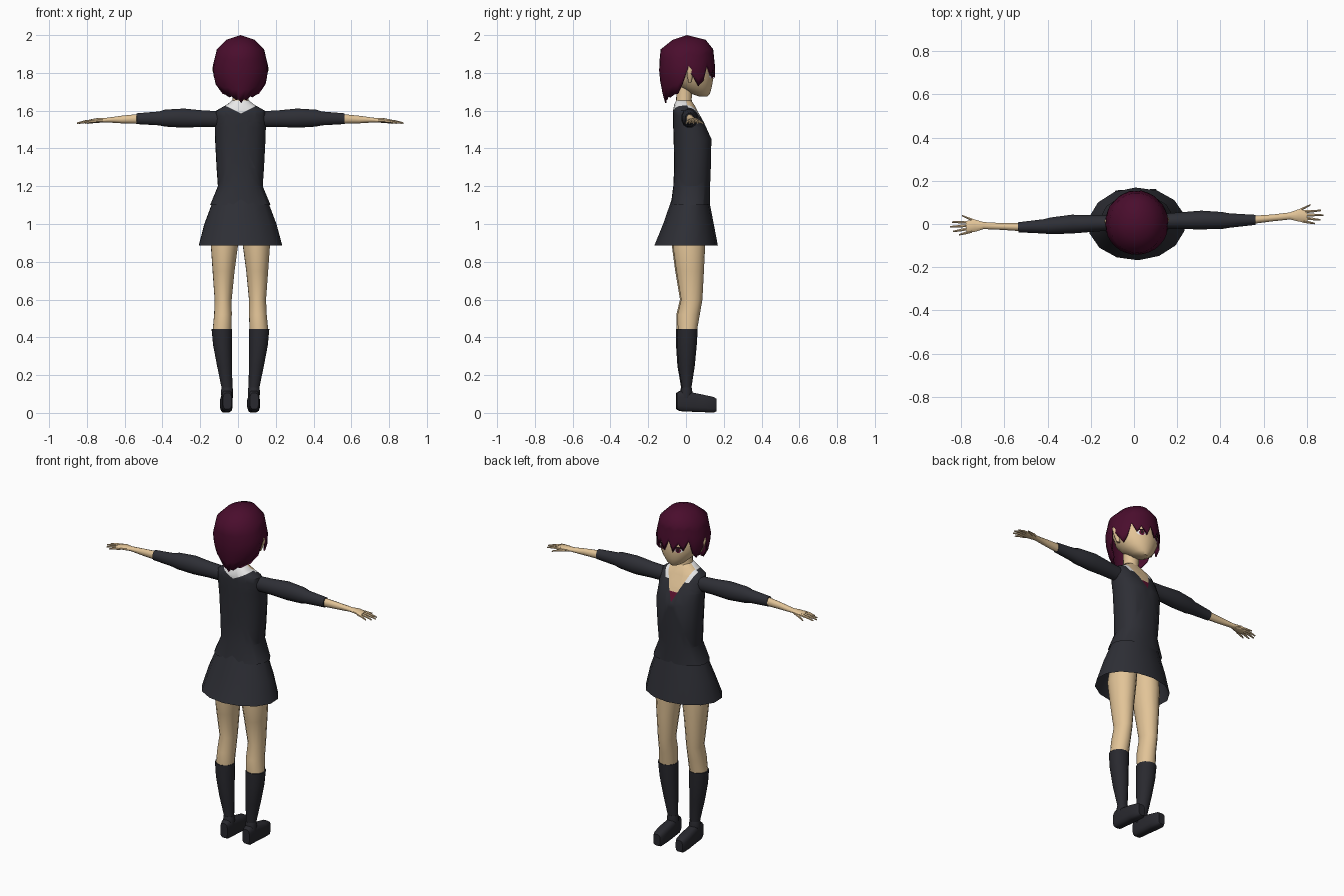
import bpy, bmesh, math
from mathutils import Matrix, Vector

cube = bpy.data.objects.get("Cube")
if cube:
    bpy.data.objects.remove(cube, do_unlink=True)


def material(name, r, g, b):
    m = bpy.data.materials.new(name)
    m.use_nodes = True
    m.diffuse_color = (r, g, b, 1)
    bsdf = m.node_tree.nodes["Principled BSDF"]
    bsdf.inputs["Base Color"].default_value = (r, g, b, 1)
    bsdf.inputs["Roughness"].default_value = 0.8
    return m


SKIN = material("skin", 0.76, 0.55, 0.31)
CLOTH = material("charcoal cloth", 0.027, 0.028, 0.036)
SOCK = material("dark sock", 0.022, 0.022, 0.028)
HAIR = material("plum hair", 0.068, 0.004, 0.026)
WHITE = material("white", 0.8, 0.8, 0.8)
RED = material("wine red trim", 0.11, 0.006, 0.03)
DARK = material("eye dark", 0.02, 0.008, 0.01)

# The whole figure stands turned a little
POSE = Matrix.Translation((0.013, 0.004, 0)) @ Matrix.Rotation(math.radians(1.8), 4, "Z")


def finish(bm, name, mats, angle=45):
    bmesh.ops.recalc_face_normals(bm, faces=bm.faces)
    bm.transform(POSE)
    mesh = bpy.data.meshes.new(name)
    bm.to_mesh(mesh)
    bm.free()
    for m in mats:
        mesh.materials.append(m)
    ob = bpy.data.objects.new(name, mesh)
    bpy.context.collection.objects.link(ob)
    bpy.ops.object.select_all(action="DESELECT")
    ob.select_set(True)
    bpy.context.view_layer.objects.active = ob
    bpy.ops.object.shade_smooth_by_angle(angle=math.radians(angle))
    return ob


def loft_mesh(sections, sides=12, axis="z", power=2.0, side=1, caps=(True, True)):
    """Each section: position on the axis, then low/high extents on the other two."""
    bm = bmesh.new()
    rings = []
    for t, a0, a1, b0, b1 in sections:
        ring = []
        for i in range(sides):
            ang = 2 * math.pi * (i + 0.5) / sides
            c, s = math.cos(ang), math.sin(ang)
            c = math.copysign(abs(c) ** (2 / power), c)
            s = math.copysign(abs(s) ** (2 / power), s)
            a = (a0 + a1) / 2 + c * (a1 - a0) / 2
            b = (b0 + b1) / 2 + s * (b1 - b0) / 2
            x, y, z = {"z": (a, b, t), "x": (t, a, b), "y": (a, t, b)}[axis]
            ring.append(bm.verts.new((x * side, y, z)))
        rings.append(ring)
    for lo, hi in zip(rings, rings[1:]):
        for i in range(sides):
            j = (i + 1) % sides
            bm.faces.new((lo[i], lo[j], hi[j], hi[i]))
    for cap, ring in zip(caps, (rings[0], rings[-1])):
        if cap:
            bm.faces.new(ring)
    return bm


def loft(name, mat, sections, **options):
    return finish(loft_mesh(sections, **options), name, [mat])


# Jumper with a V neck, collar and trim cut into its faces
bm = loft_mesh([
    (1.10, -.162, .162, -.085, .123), (1.20, -.12, .12, -.072, .124),
    (1.30, -.127, .127, -.067, .128), (1.45, -.135, .135, -.07, .131),
    (1.54, -.137, .137, -.073, .09), (1.60, -.13, .13, -.073, .056),
    (1.635, -.068, .068, -.066, .038), (1.655, -.045, .045, -.055, .022),
], sides=16, power=2.4, caps=(False, True))
APEX, SLOPE, BACK = 1.46, 2.2, 1.585
lines = [(APEX, SLOPE), (APEX - 0.055, SLOPE), (BACK, 0.5), (1.515, 0), (1.57, 0)]
for height, slope in lines:
    for s in (-1, 1):
        bmesh.ops.bisect_plane(bm, geom=bm.verts[:] + bm.edges[:] + bm.faces[:],
                               plane_co=(0, 0, height), plane_no=Vector((-s * slope, 0, 1)).normalized())
for f in bm.faces:
    c = f.calc_center_median()
    rise = c.z - APEX - SLOPE * abs(c.x)
    if c.y > 0:
        if rise > 0:
            f.material_index = 3 if c.z < 1.515 else 1
        elif rise > -0.055 and c.z > 1.57:
            f.material_index = 2
    elif c.z > BACK + 0.5 * abs(c.x):
        f.material_index = 2
finish(bm, "jumper", [CLOTH, SKIN, WHITE, RED])

# Skirt, open below
loft("skirt", CLOTH, [
    (0.885, -.226, .226, -.172, .165), (1.0, -.195, .195, -.125, .143),
    (1.13, -.145, .145, -.08, .118),
], sides=14, caps=(False, True))

# Neck and head
loft("neck", SKIN, [(1.60, -.055, .055, -.06, .04), (1.66, -.043, .043, -.057, .027),
                    (1.76, -.045, .045, -.055, .035)])
loft("head", SKIN, [
    (1.675, -.022, .022, .065, .11), (1.69, -.05, .05, .02, .123),
    (1.725, -.088, .088, -.04, .133), (1.77, -.115, .115, -.08, .141),
    (1.83, -.125, .125, -.1, .136), (1.90, -.11, .11, -.1, .12),
    (1.96, -.06, .06, -.06, .07),
], sides=24)

# Hair: outline by height (half width, depth behind, depth in front)
outline = [(2.0, 0, 0, 0), (1.975, .075, .075, .1), (1.925, .125, .138, .14),
           (1.83, .148, .148, .15), (1.75, .14, .14, .154), (1.70, .115, .13, .15),
           (1.63, .045, .112, .14)]
# Length of each lock from the middle of the fringe round to the nape
locks = [1.84, 1.775, 1.825, 1.785, 1.84, 1.76, 1.73, 1.78, 1.82,
         1.74, 1.69, 1.685, 1.67, 1.675, 1.655, 1.66, 1.64]


def hair_point(z, ang):
    for hi, lo in zip(outline, outline[1:]):
        if z >= lo[0]:
            break
    k = (hi[0] - z) / (hi[0] - lo[0])
    w, back, front = (p + (q - p) * k for p, q in zip(hi[1:], lo[1:]))
    return (w * math.sin(ang), math.cos(ang) * (front if math.cos(ang) > 0 else back), z)


bm = bmesh.new()
COLS = 32
crown = bm.verts.new((0, 0, 2.0))
columns = []
for i in range(COLS):
    tip = locks[min(i, COLS - i)]
    heights = [1.975, 1.925] + [1.925 + (tip - 1.925) * k / 5 for k in range(1, 6)]
    columns.append([bm.verts.new(hair_point(z, 2 * math.pi * i / COLS)) for z in heights])
for i, col in enumerate(columns):
    nxt = columns[(i + 1) % COLS]
    bm.faces.new((crown, col[0], nxt[0]))
    for k in range(len(col) - 1):
        bm.faces.new((col[k], col[k + 1], nxt[k + 1], nxt[k]))
hair = finish(bm, "hair", [HAIR], 60)
shell = hair.modifiers.new("thickness", "SOLIDIFY")
shell.thickness = 0.008


# Eye plates that follow the curve of the face
def eye_plate(name, mat, x, z, w, h, lift):
    bm = bmesh.new()

    def point(px, pz):
        return bm.verts.new((px, .0275 + .1125 * math.sqrt(1 - (px / .117) ** 2) + lift, pz))
    rim = [point(x + w * math.cos(k * math.pi / 6), z + h * math.sin(k * math.pi / 6))
           for k in range(12)]
    mid = point(x, z)
    for k in range(12):
        bm.faces.new((mid, rim[k], rim[(k + 1) % 12]))
    finish(bm, name, [mat])


for s, label in ((-1, "left"), (1, "right")):
    eye_plate(label + "_eye_white", WHITE, s * .053, 1.785, .023, .015, .002)
    eye_plate(label + "_iris", RED, s * .051, 1.785, .014, .015, .004)
    eye_plate(label + "_pupil", DARK, s * .051, 1.786, .007, .009, .006)
    eye_plate(label + "_lash", DARK, s * .054, 1.801, .026, .005, .006)

    loft(label + "_ear", SKIN, [
        (1.75, .105, .125, .005, .02), (1.785, .11, .14, -.004, .03),
        (1.815, .115, .15, -.006, .03), (1.835, .125, .148, -.002, .014),
    ], sides=8, side=s)

    # Arm: sleeve, forearm, palm and fingers
    arm = dict(axis="x", side=s)
    loft(label + "_sleeve", CLOTH, [
        (.10, -.03, .04, 1.512, 1.598), (.2, -.035, .045, 1.513, 1.603),
        (.3, -.04, .05, 1.508, 1.613), (.4, -.04, .04, 1.514, 1.607),
        (.43, -.036, .033, 1.521, 1.597), (.55, -.026, .022, 1.528, 1.587),
    ], **arm)
    loft(label + "_forearm", SKIN, [
        (.53, -.022, .018, 1.53, 1.583), (.63, -.012, .021, 1.533, 1.573),
        (.71, -.006, .028, 1.538, 1.562), (.75, -.018, .042, 1.536, 1.562),
        (.79, -.022, .036, 1.535, 1.555),
    ], sides=10, **arm)
    fingers = [("little", .765, -.014, .825, -.028), ("ring", .775, .0, .852, -.012),
               ("middle", .775, .014, .865, .01), ("index", .775, .028, .855, .032),
               ("thumb", .725, .022, .808, .06)]
    for finger, x0, y0, x1, y1 in fingers:
        loft(f"{label}_{finger}_finger", SKIN, [
            (x0, y0 - .008, y0 + .008, 1.537, 1.555),
            ((x0 + x1) / 2, (y0 + y1) / 2 - .007, (y0 + y1) / 2 + .007, 1.535, 1.55),
            (x1, y1 - .004, y1 + .004, 1.53, 1.538),
        ], sides=6, **arm)

    # Leg, sock and shoe
    loft(label + "_leg", SKIN, [
        (.43, .047, .149, -.05, .05), (.52, .045, .14, -.052, .066),
        (.6, .045, .137, -.033, .08), (.75, .03, .148, -.058, .088),
        (.89, .011, .158, -.077, .095), (1.08, .002, .13, -.07, .1),
    ], sides=14, side=s)
    loft(label + "_sock", SOCK, [
        (.06, .045, .098, -.03, .022), (.13, .042, .1, -.027, .022),
        (.25, .044, .125, -.047, .04), (.36, .045, .146, -.054, .05),
        (.445, .044, .154, -.054, .055),
    ], sides=14, side=s)
    loft(label + "_shoe_cuff", SOCK, [
        (.08, .04, .102, -.04, .028), (.115, .038, .104, -.034, .028),
        (.135, .041, .101, -.029, .024),
    ], side=s)
    loft(label + "_shoe", SOCK, [
        (-.055, .048, .094, .02, .105), (-.035, .043, .1, .008, .118),
        (.03, .04, .102, .005, .108), (.09, .038, .106, .003, .096),
        (.14, .042, .102, 0, .085), (.155, .05, .094, .008, .075),
    ], axis="y", power=3.5, side=s)
